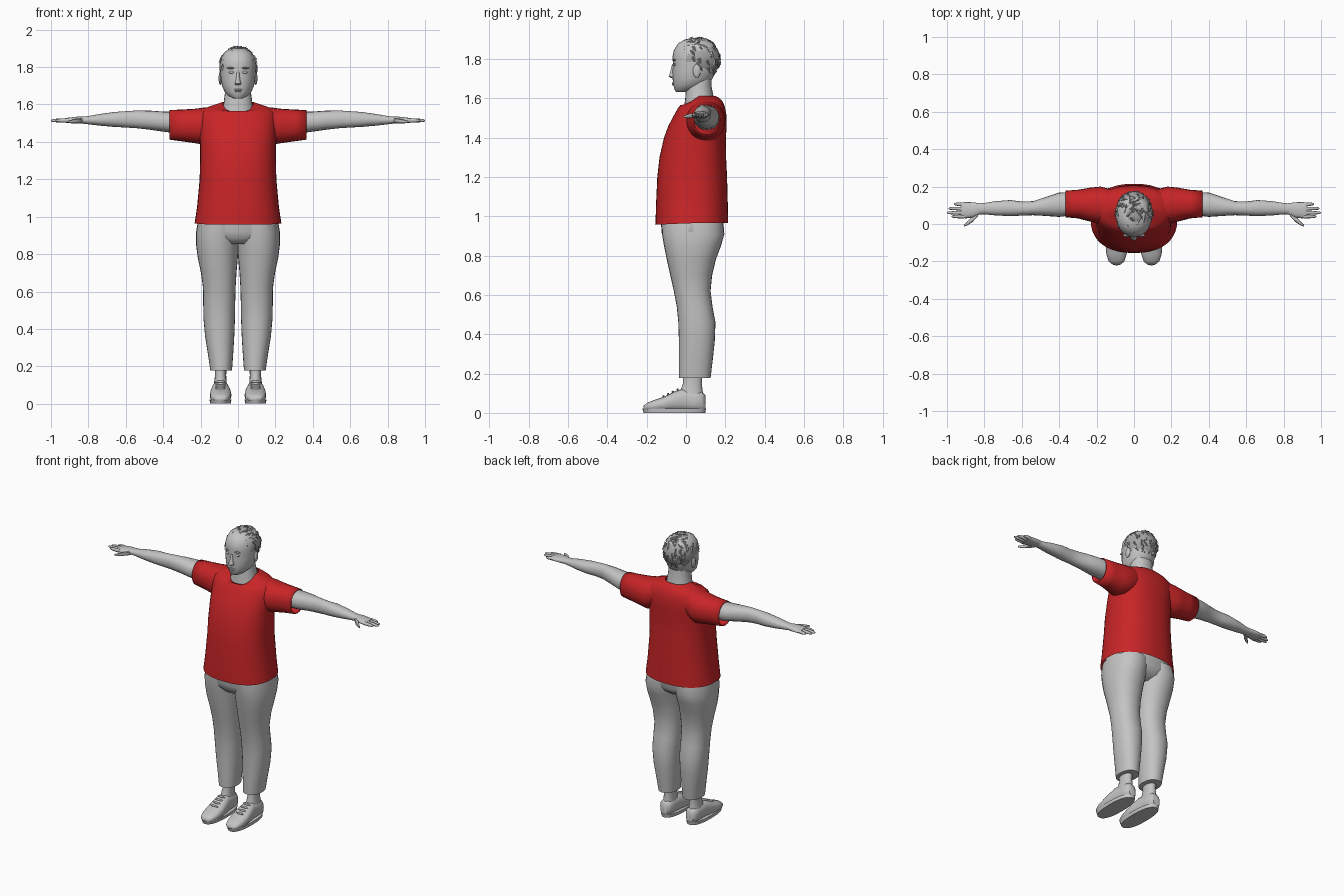
import bpy, bmesh, math, random
from mathutils import Vector, Matrix

random.seed(4)


def material(name, rgb):
    m = bpy.data.materials.new(name)
    m.diffuse_color = (*rgb, 1)
    return m


GREY = material("light grey", (0.55, 0.55, 0.55))
HAIR = material("hair grey", (0.38, 0.38, 0.38))
RED = material("shirt red", (0.58, 0.018, 0.02))
AXES = {"z": (0, 1, 2), "x": (1, 2, 0), "y": (0, 2, 1)}


def finish(name, bm, mat, mirror=False, angle=50):
    bmesh.ops.recalc_face_normals(bm, faces=bm.faces)
    me = bpy.data.meshes.new(name)
    bm.to_mesh(me)
    bm.free()
    me.materials.append(mat)
    me.shade_smooth()
    me.set_sharp_from_angle(angle=math.radians(angle))
    ob = bpy.data.objects.new(name, me)
    bpy.context.collection.objects.link(ob)
    if mirror:
        ob.modifiers.new("Mirror", "MIRROR").use_mirror_merge = False
    return ob


def add_loft(bm, axis, sections, n=24, power=2.2, caps=(True, True)):
    """Sections are (position, a0, a1, b0, b1[, front drop])."""
    ia, ib, it = AXES[axis]
    rings = []
    for s in sections:
        t, a0, a1, b0, b1 = s[:5]
        drop = s[5] if len(s) > 5 else 0
        ring = []
        for i in range(n):
            w = 2 * math.pi * i / n
            c, d = math.cos(w), math.sin(w)
            co = [0, 0, 0]
            co[ia] = (a0 + a1) / 2 + (a1 - a0) / 2 * math.copysign(abs(c) ** (2 / power), c)
            co[ib] = (b0 + b1) / 2 + (b1 - b0) / 2 * math.copysign(abs(d) ** (2 / power), d)
            co[it] = t - drop * max(0, -d)
            ring.append(bm.verts.new(co))
        rings.append(ring)
    for r, q in zip(rings, rings[1:]):
        for i in range(n):
            j = (i + 1) % n
            bm.faces.new((r[i], r[j], q[j], q[i]))
    for use, ring in zip(caps, (rings[0], rings[-1])):
        if use:
            bm.faces.new(ring)


def loft(name, mat, axis, sections, mirror=False, **kw):
    bm = bmesh.new()
    add_loft(bm, axis, sections, **kw)
    return finish(name, bm, mat, mirror)


def add_ball(bm, loc, size, u=12, v=8):
    m = Matrix.Translation(loc) @ Matrix.Diagonal((*size, 1))
    bmesh.ops.create_uvsphere(bm, u_segments=u, v_segments=v, radius=1, matrix=m)


# Shirt body, open at the hem and dipped at the front of the neck
loft("shirt_body", RED, "z", [
    (0.965, -.232, .232, -.155, .215, .008), (1.05, -.219, .219, -.153, .213),
    (1.2, -.205, .205, -.146, .209), (1.3, -.203, .203, -.135, .204),
    (1.4, -.203, .203, -.112, .203), (1.46, -.205, .205, -.09, .207),
    (1.52, -.208, .208, -.058, .205), (1.56, -.2, .2, -.042, .197, .012),
    (1.585, -.165, .165, -.03, .185, .02), (1.602, -.115, .115, -.02, .17, .038),
    (1.613, -.082, .082, -.01, .15, .058)], n=40, power=2.35, caps=(False, False))

# Sleeves, wider than the arms and open at the cuff
sleeve = loft("sleeves", RED, "x", [
    (.10, .03, .18, 1.43, 1.59), (.18, .0, .2, 1.385, 1.584),
    (.23, .012, .195, 1.393, 1.577), (.30, .03, .183, 1.403, 1.573),
    (.366, .036, .178, 1.412, 1.57)], mirror=True, caps=(True, False))
sleeve.modifiers.new("Cloth", "SOLIDIFY").thickness = 0.006

# Arms
loft("arms", GREY, "x", [
    (.2, .04, .17, 1.44, 1.565), (.34, .045, .17, 1.447, 1.562),
    (.40, .038, .168, 1.455, 1.562), (.47, .043, .145, 1.465, 1.567),
    (.54, .047, .122, 1.473, 1.568), (.60, .045, .12, 1.477, 1.564),
    (.66, .042, .128, 1.48, 1.56), (.74, .046, .122, 1.487, 1.549),
    (.80, .052, .112, 1.494, 1.538), (.835, .052, .11, 1.498, 1.535)], mirror=True, n=20)

# Hands: palm, four fingers and a thumb
bm = bmesh.new()
add_loft(bm, "x", [(.82, .054, .11, 1.499, 1.535), (.86, .035, .116, 1.498, 1.535),
                   (.90, .03, .117, 1.5, 1.53), (.925, .034, .115, 1.503, 1.527)], n=16)
for y0, y1, tip in ((.04, .04, .975), (.06, .06, 1.0), (.081, .083, .992), (.102, .106, .963)):
    mid = .6 * tip + .4 * .91
    add_loft(bm, "x", [(.905, y0 - .011, y0 + .011, 1.503, 1.527),
                       (mid, y1 - .009, y1 + .009, 1.504, 1.525),
                       (tip - .008, y1 - .007, y1 + .007, 1.507, 1.521),
                       (tip, y1 - .003, y1 + .003, 1.511, 1.517)], n=8)
add_loft(bm, "x", [(.835, .04, .075, 1.5, 1.528), (.862, .012, .045, 1.499, 1.524),
                   (.888, -.006, .016, 1.499, 1.518), (.908, -.014, -.004, 1.502, 1.513)], n=8)
finish("hands", bm, GREY, True)

# Trousers: hips and two legs
loft("trouser_hips", GREY, "z", [
    (.855, -.12, .12, -.085, .12), (.885, -.2, .2, -.112, .165),
    (.92, -.224, .224, -.125, .187), (1.0, -.21, .21, -.128, .19)], n=32)
loft("trouser_legs", GREY, "z", [
    (.178, .032, .148, -.035, .125), (.26, .026, .16, -.036, .135),
    (.36, .02, .176, -.036, .146), (.46, .016, .185, -.039, .15),
    (.54, .015, .186, -.047, .135), (.62, .013, .187, -.062, .125),
    (.7, .008, .198, -.08, .133), (.78, .001, .215, -.098, .152),
    (.85, -.004, .224, -.112, .178), (.91, -.008, .225, -.122, .195),
    (.97, -.02, .215, -.125, .19)], mirror=True, n=28)

# Ankles
loft("ankles", GREY, "z", [(.06, .055, .135, -.045, .09), (.11, .06, .128, -.03, .085),
                           (.15, .063, .123, -.015, .08), (.2, .062, .125, -.015, .085)],
     mirror=True, n=16)

# Shoes with sole and laces
loft("shoes", GREY, "y", [
    (-.216, .07, .115, .014, .036), (-.2, .052, .135, .01, .05),
    (-.16, .039, .148, .008, .066), (-.11, .035, .151, .008, .083),
    (-.06, .04, .146, .008, .108), (-.02, .047, .14, .008, .122),
    (.04, .052, .137, .008, .112), (.08, .055, .135, .008, .108),
    (.098, .07, .12, .014, .09)], mirror=True, n=20, power=2.5)
loft("soles", GREY, "z", [(0, .039, .149, -.215, .098), (.022, .035, .152, -.222, .102)],
     mirror=True, n=28, power=2.4)
bm = bmesh.new()
for k in range(4):
    y, z = -.115 + .024 * k, .083 + .0115 * k
    add_ball(bm, (.094, y, z), (.028, .006, .007), 8, 6)
finish("laces", bm, GREY, True)

# Neck and head
loft("neck", GREY, "z", [(1.54, -.095, .095, -.012, .15), (1.6, -.078, .078, -.004, .142),
                         (1.66, -.07, .07, .0, .13), (1.72, -.068, .068, .01, .13)], n=24)
loft("head", GREY, "z", [
    (1.632, -.025, .025, -.05, .0), (1.642, -.045, .045, -.057, .045),
    (1.665, -.07, .07, -.064, .1), (1.7, -.086, .086, -.068, .135),
    (1.74, -.092, .092, -.069, .152), (1.775, -.095, .095, -.066, .16),
    (1.81, -.096, .096, -.069, .163), (1.845, -.092, .092, -.062, .16),
    (1.88, -.073, .073, -.04, .14), (1.9, -.04, .04, -.005, .1)], n=32, power=2.1)

# Face details
bm = bmesh.new()
add_loft(bm, "z", [(1.703, -.012, .012, -.075, -.05), (1.712, -.017, .017, -.089, -.05),
                   (1.73, -.012, .012, -.082, -.05), (1.775, -.007, .007, -.071, -.05)], n=10)
finish("nose", bm, GREY)
bm = bmesh.new()
add_ball(bm, (0, -.065, 1.679), (.024, .007, .004))
add_ball(bm, (0, -.064, 1.671), (.02, .007, .005))
finish("lips", bm, GREY)
bm = bmesh.new()
add_ball(bm, (.035, -.058, 1.772), (.015, .008, .007))
finish("eyes", bm, GREY, True)
bm = bmesh.new()
add_ball(bm, (.037, -.06, 1.795), (.022, .009, .005))
finish("eyebrows", bm, HAIR, True)
bm = bmesh.new()
add_ball(bm, (.095, .055, 1.74), (.009, .02, .035))
finish("ears", bm, GREY, True)

# Hair cap: upper part of a ball, cut away from the face
bm = bmesh.new()
add_ball(bm, (0, .055, 1.8), (.1, .119, .108), 32, 24)


def hairline(y):
    return 1.842 if y < -.015 else (1.79 if y < .06 else 1.69)


low = [f for f in bm.faces if f.calc_center_median().z < hairline(f.calc_center_median().y)]
bmesh.ops.delete(bm, geom=low, context="FACES")
finish("hair_cap", bm, HAIR)

# Hair locks: small flat wedges lying back over the cap, tufted on top
bm = bmesh.new()
for k in range(230):
    a, h = random.uniform(0, 2 * math.pi), random.uniform(-.9, 1)
    r = math.sqrt(1 - h * h)
    n = Vector((r * math.cos(a), r * math.sin(a), h))
    p = Vector((.097 * n.x, .055 + .115 * n.y, 1.8 + .106 * n.z))
    if p.z < hairline(p.y) + .012:
        continue
    flow = Vector((random.uniform(-.5, .5), -.5 if p.y < 0 else .3, -.7 if h < .6 else .2))
    flow = (flow - n * flow.dot(n)).normalized()
    side = n.cross(flow) * random.uniform(.007, .013)
    tip = p + flow * random.uniform(.02, .035) + n * random.uniform(.0, .009)
    v = [bm.verts.new(c) for c in (p - side, p + side, p + n * .009, tip)]
    for f in ((0, 1, 2), (0, 2, 3), (2, 1, 3), (1, 0, 3)):
        bm.faces.new([v[i] for i in f])
finish("hair_locks", bm, HAIR, angle=30)
